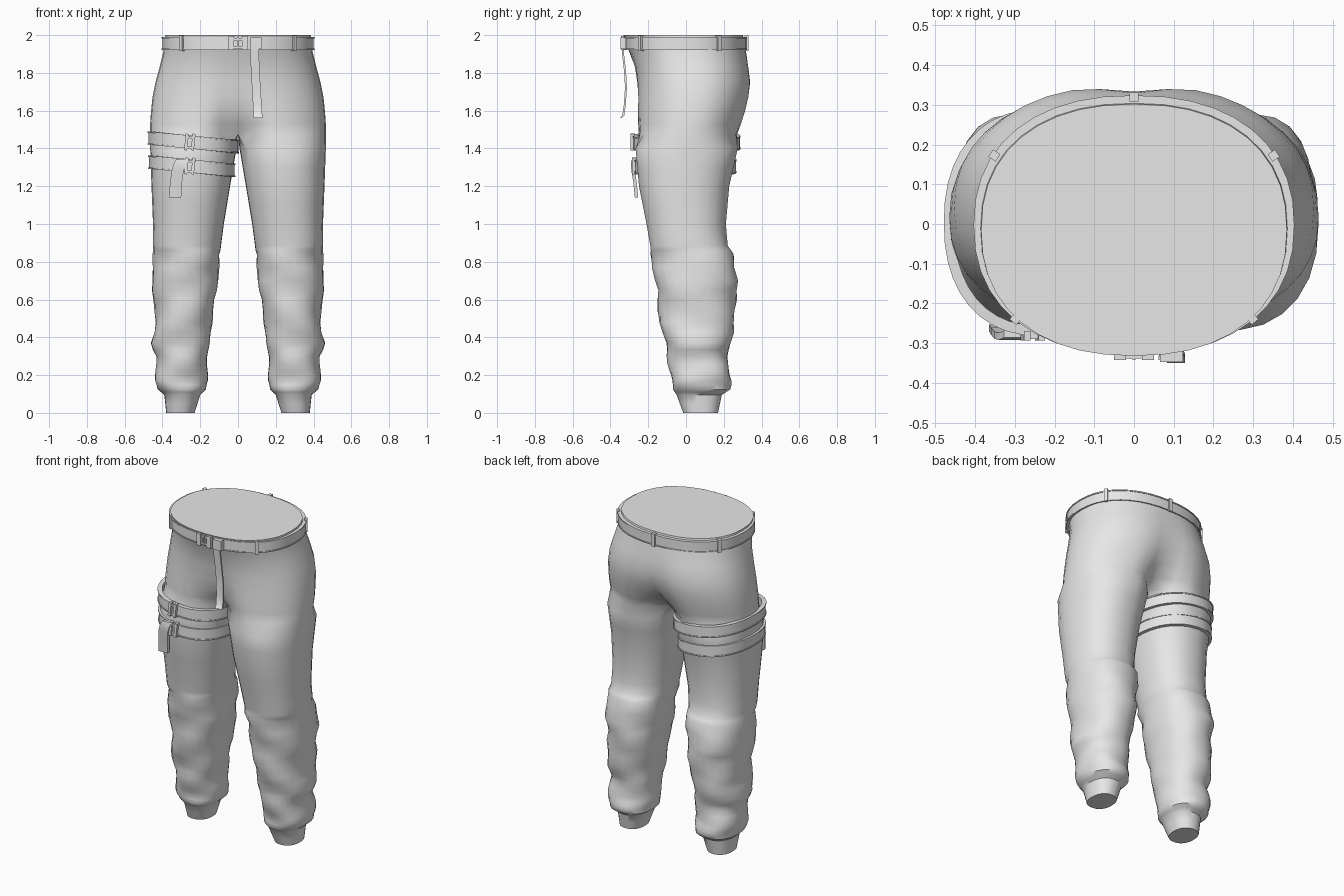
import bpy, bmesh, math
from mathutils import Vector

if "Cube" in bpy.data.objects:
    bpy.data.objects.remove(bpy.data.objects["Cube"])

# One plain cloth colour
grey = bpy.data.materials.new("plain grey")
grey.use_nodes = True
grey.diffuse_color = (0.8, 0.8, 0.8, 1)
grey.node_tree.nodes["Principled BSDF"].inputs["Base Color"].default_value = grey.diffuse_color

# Leg sections: height, inner x, outer x, front y, back y
LEG = [
    (0.0, .23, .38, -.015, .17), (.095, .20, .39, -.05, .19),
    (.125, .17, .425, -.07, .235), (.17, .165, .44, -.075, .24),
    (.22, .165, .44, -.085, .23), (.30, .16, .43, -.10, .22),
    (.37, .15, .458, -.108, .235), (.48, .14, .437, -.14, .258),
    (.60, .12, .445, -.15, .265), (.70, .108, .458, -.165, .27),
    (.84, .095, .447, -.185, .255), (.885, .09, .45, -.19, .222),
    (1.0, .075, .45, -.21, .212), (1.2, .042, .458, -.25, .23),
    (1.40, .008, .465, -.268, .275)]
# Hip sections: height, outer x, front y, back y, centre crease depth
HIP = [
    (1.475, .465, -.272, .293, .58), (1.53, .465, -.272, .31, .36),
    (1.60, .46, -.27, .33, .20), (1.67, .453, -.268, .345, .10),
    (1.75, .437, -.27, .352, .06), (1.83, .415, -.278, .338, .03),
    (1.91, .395, -.30, .318, 0), (2.0, .385, -.332, .302, 0)]
OUTER, INNER = 20, 8      # faces round the outside and inside of a leg


def spow(v, p=.88):
    return math.copysign(abs(v) ** p, v)


def interp(table, z):
    for a, b in zip(table, table[1:]):
        if z <= b[0]:
            f = (z - a[0]) / (b[0] - a[0])
            return [p + (q - p) * f for p, q in zip(a, b)]
    return list(table[-1])


def leg_point(a, z):
    _, xi, xo, yf, yb = interp(LEG, z)
    fold = 0
    if .13 < z < .86:     # loose cloth folds below the knee
        fold = .03 * math.sin(24 * z + 3 * a) + .02 * math.sin(41 * z - 2 * a)
    x = (xi + xo) / 2 + (xo - xi) / 2 * spow(math.cos(a)) * (1 + fold)
    y = (yf + yb) / 2 + (yb - yf) / 2 * spow(math.sin(a)) * (1 + fold)
    return Vector((x, y, z))


def hip_point(a, z):
    _, xo, yf, yb, crease = interp(HIP, z)
    x = xo * spow(math.cos(a))
    y = (yb - yf) / 2 * spow(math.sin(a))
    y *= 1 - crease * math.exp(-(x / .1) ** 2)
    return Vector((x, (yf + yb) / 2 + y, z))


def finish(name, bm, angle=35):
    bmesh.ops.recalc_face_normals(bm, faces=bm.faces)
    mesh = bpy.data.meshes.new(name)
    bm.to_mesh(mesh)
    bm.free()
    mesh.materials.append(grey)
    ob = bpy.data.objects.new(name, mesh)
    bpy.context.collection.objects.link(ob)
    bpy.ops.object.select_all(action='DESELECT')
    ob.select_set(True)
    bpy.context.view_layer.objects.active = ob
    bpy.ops.object.shade_smooth_by_angle(angle=math.radians(angle))
    return ob


def bridge(bm, a, b, closed=True):
    n = len(a)
    for i in range(n if closed else n - 1):
        j = (i + 1) % n
        bm.faces.new((a[i], a[j], b[j], b[i]))


def trousers():
    bm = bmesh.new()
    heights = []
    for a, b in zip(LEG, LEG[1:]):
        heights += [a[0], (a[0] + b[0]) / 2]
    heights.append(LEG[-1][0])
    rings = []
    # Leg tube
    for z in heights:
        s = math.radians(140)
        angles = [-s + 2 * s * i / OUTER for i in range(OUTER)]
        angles += [s + 2 * (math.pi - s) * i / INNER for i in range(INNER)]
        rings.append([bm.verts.new(leg_point(a, z)) for a in angles])
    # Crotch ring closes along the centre line
    for row in HIP:
        pts = [hip_point(-math.pi / 2 + math.pi * i / OUTER, row[0]) for i in range(OUTER + 1)]
        pts[0].x = pts[-1].x = 0
        if row is HIP[0]:
            pts += [pts[OUTER].lerp(pts[0], i / INNER) for i in range(1, INNER)]
        rings.append([bm.verts.new(p) for p in pts])
    for a, b in zip(rings, rings[1:]):
        if len(b) == OUTER + 1:
            bridge(bm, a[:OUTER + 1], b, closed=False)
        else:
            bridge(bm, a, b)
    bm.faces.new(rings[0])
    bm.faces.new(rings[-1])
    ob = finish("trousers", bm, 42)
    mirror = ob.modifiers.new("other half", 'MIRROR')
    mirror.merge_threshold = .001


def band(name, points, half, thick):
    """Closed strap following points, with thin raised rims."""
    bm = bmesh.new()
    rim = half * .8
    profile = [(-.012, -half), (thick, -half), (thick, -rim), (thick - .004, -rim),
               (thick - .004, rim), (thick, rim), (thick, half), (-.012, half)]
    rings = []
    n = len(points)
    for i, p in enumerate(points):
        d = points[(i + 1) % n] - points[i - 1]
        out = Vector((d.y, -d.x, 0)).normalized()
        rings.append([bm.verts.new(p + out * o + Vector((0, 0, h))) for o, h in profile])
    for a, b in zip(rings, rings[1:] + rings[:1]):
        bridge(bm, a, b)
    return finish(name, bm)


def box(name, centre, size, turn=0, tilt=0):
    bm = bmesh.new()
    bmesh.ops.create_cube(bm, size=1)
    bmesh.ops.scale(bm, vec=size, verts=bm.verts)
    ob = finish(name, bm)
    ob.location = centre
    ob.rotation_euler = (0, tilt, turn)
    return ob


def ribbon(name, path, width, thick):
    bm = bmesh.new()
    rings = []
    for p in path:
        rings.append([bm.verts.new(Vector(p) + Vector((sx * width / 2, sy * thick / 2, 0)))
                      for sx, sy in ((-1, -1), (1, -1), (1, 1), (-1, 1))])
    for a, b in zip(rings, rings[1:]):
        bridge(bm, a, b)
    bm.faces.new(rings[0])
    bm.faces.new(rings[-1])
    return finish(name, bm)


trousers()

# Belt and its loops
circle = [2 * math.pi * i / 40 for i in range(40)]
band("belt", [hip_point(a, 1.955) for a in circle], .034, .014)
for i, deg in enumerate((-44, -136, 30, 150, 90)):
    a = math.radians(deg)
    p = hip_point(a, 1.957)
    d = hip_point(a + .05, 1.957) - hip_point(a - .05, 1.957)
    out = Vector((d.y, -d.x, 0)).normalized()
    box(f"belt_loop_{i + 1}", p + out * .01, (.022, .022, .08), math.atan2(d.y, d.x))

# Belt buckle and hanging belt end
for side in (-1, 1):
    box("belt_buckle_side", (side * .035, -.332, 1.957), (.03, .022, .074))
    for z in (1.935, 1.978):
        box("belt_buckle_prong", (side * .012, -.332, z), (.024, .014, .012))
box("belt_buckle_bar", (0, -.334, 1.957), (.008, .016, .06))
box("belt_keeper", (.095, -.332, 1.957), (.058, .03, .062))
ribbon("belt_end", [(.085, -.338, 1.97), (.088, -.333, 1.9), (.092, -.322, 1.8),
                    (.097, -.318, 1.72), (.102, -.324, 1.63), (.106, -.332, 1.575),
                    (.106, -.345, 1.56)], .046, .01)

# Two sloping straps round the right thigh, each with a buckle
for label, z in (("upper", 1.432), ("lower", 1.305)):
    pts = []
    for a in circle:
        x = leg_point(a, min(z, 1.4)).x
        p = leg_point(a, min(z + (x - .235) * .1, 1.4))
        pts.append(Vector((-p.x, p.y, z + (x - .235) * .1)))
    band(f"{label}_thigh_strap", pts[::-1], .035, .014)
    y = leg_point(-math.pi / 2, min(z, 1.4)).y - .014
    for dx in (-.018, .018):
        box(f"{label}_strap_buckle_side", (-.255 + dx, y, z + .002), (.016, .024, .088), 0, .1)
    for dz in (-.028, .028):
        box(f"{label}_strap_buckle_bar", (-.255, y, z + dz), (.04, .016, .012), 0, .1)

# Loose end of the lower thigh strap
ribbon("thigh_strap_end", [(-.295, -.277, 1.345), (-.308, -.283, 1.32), (-.32, -.28, 1.28),
                           (-.328, -.27, 1.22), (-.333, -.262, 1.14)], .064, .018)
